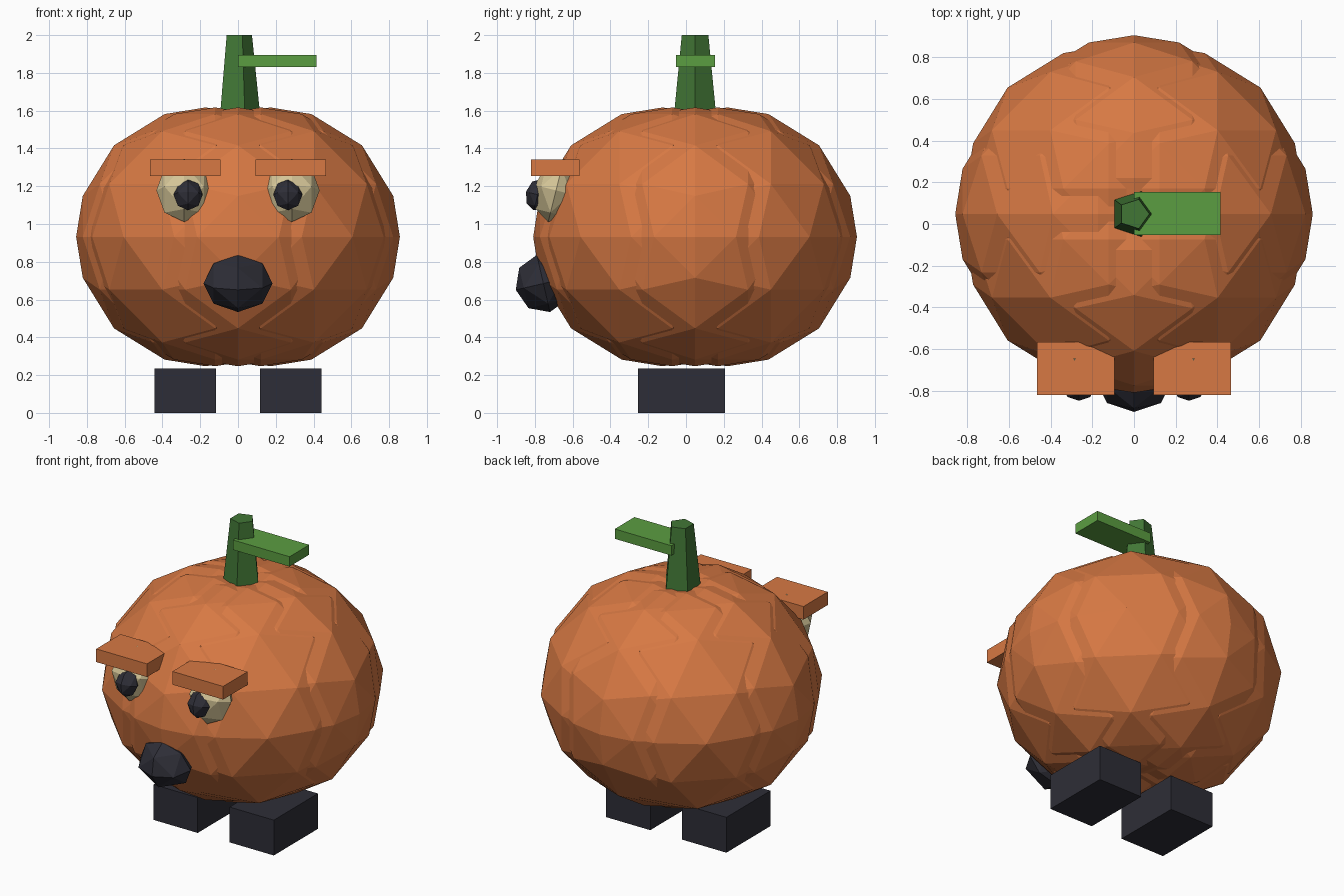
import bpy, bmesh
from math import cos, sin, pi, radians
from mathutils import Matrix, Vector, Euler

cube = bpy.data.objects.get("Cube")
if cube:
    bpy.data.objects.remove(cube, do_unlink=True)


def material(name, r, g, b):
    mat = bpy.data.materials.new(name)
    mat.use_nodes = True
    mat.diffuse_color = (r, g, b, 1)
    mat.node_tree.nodes["Principled BSDF"].inputs["Base Color"].default_value = (r, g, b, 1)
    return mat


ORANGE = material("pumpkin orange", 0.68, 0.19, 0.057)
DARK = material("charcoal", 0.027, 0.027, 0.038)
CREAM = material("cream", 0.66, 0.56, 0.31)
STEM = material("stem green", 0.053, 0.18, 0.036)
LEAF = material("leaf green", 0.105, 0.34, 0.053)


def finish(name, bm, mat):
    bmesh.ops.remove_doubles(bm, verts=bm.verts, dist=0.0005)
    bmesh.ops.recalc_face_normals(bm, faces=bm.faces)
    mesh = bpy.data.meshes.new(name)
    bm.to_mesh(mesh)
    bm.free()
    mesh.materials.append(mat)
    obj = bpy.data.objects.new(name, mesh)
    bpy.context.collection.objects.link(obj)
    return obj


def ball(name, mat, centre, radii, steps, tilt=0):
    """Faceted sphere made from an octahedron with each edge split into steps."""
    bm = bmesh.new()
    for sx in (-1, 1):
        for sy in (-1, 1):
            for sz in (-1, 1):
                def vert(i, j):
                    p = Vector((sx * i, sy * j, sz * (steps - i - j))).normalized()
                    return bm.verts.new(p)
                for i in range(steps):
                    for j in range(steps - i):
                        bm.faces.new((vert(i, j), vert(i + 1, j), vert(i, j + 1)))
                        if i + j < steps - 1:
                            bm.faces.new((vert(i + 1, j), vert(i + 1, j + 1), vert(i, j + 1)))
    bmesh.ops.remove_doubles(bm, verts=bm.verts, dist=0.0005)
    turn = Euler((radians(tilt), 0, 0))
    bm.transform(Matrix.LocRotScale(Vector(centre), turn, Vector(radii)))
    return finish(name, bm, mat)


def box(name, mat, low, high):
    low, high = Vector(low), Vector(high)
    bm = bmesh.new()
    bmesh.ops.create_cube(bm, size=1)
    bm.transform(Matrix.LocRotScale((low + high) / 2, None, high - low))
    return finish(name, bm, mat)


# Pumpkin body: a ring of overlapping lobes
MID_Y = 0.048
for k in range(8):
    a = k * pi / 4
    ball(f"body_lobe_{k + 1}", ORANGE,
         (0.172 * cos(a), MID_Y + 0.172 * sin(a), 0.932), (0.685,) * 3, 4)

# Stem: tapered, five-sided
bm = bmesh.new()
bmesh.ops.create_cone(bm, cap_ends=True, segments=5, radius1=0.117, radius2=0.074, depth=0.42)
corner = max(bm.verts, key=lambda v: v.co.x).co
if abs(corner.y) > 0.001:
    bm.transform(Matrix.Rotation(-pi / 2, 4, 'Z'))
bm.transform(Matrix.Translation((0, MID_Y, 1.79)))
finish("stem", bm, STEM)

# Leaf
box("leaf", LEAF, (0, -0.053, 1.83), (0.415, 0.153, 1.895))

# Mouth
ball("mouth", DARK, (0, -0.755, 0.685), (0.182, 0.15, 0.155), 2, 13)

# Paired parts
for side, s in (("left", 1), ("right", -1)):
    ball(f"{side}_eye", CREAM, (s * 0.285, -0.688, 1.178), (0.147, 0.115, 0.172), 2, -14)
    ball(f"{side}_pupil", DARK, (s * 0.264, -0.785, 1.155), (0.077, 0.064, 0.085), 2, -14)
    x = s * 0.279
    box(f"{side}_brow", ORANGE, (x - 0.186, -0.82, 1.255), (x + 0.186, -0.565, 1.342))
    box(f"{side}_foot", DARK, (x - 0.162, -0.255, 0), (x + 0.162, 0.207, 0.234))
